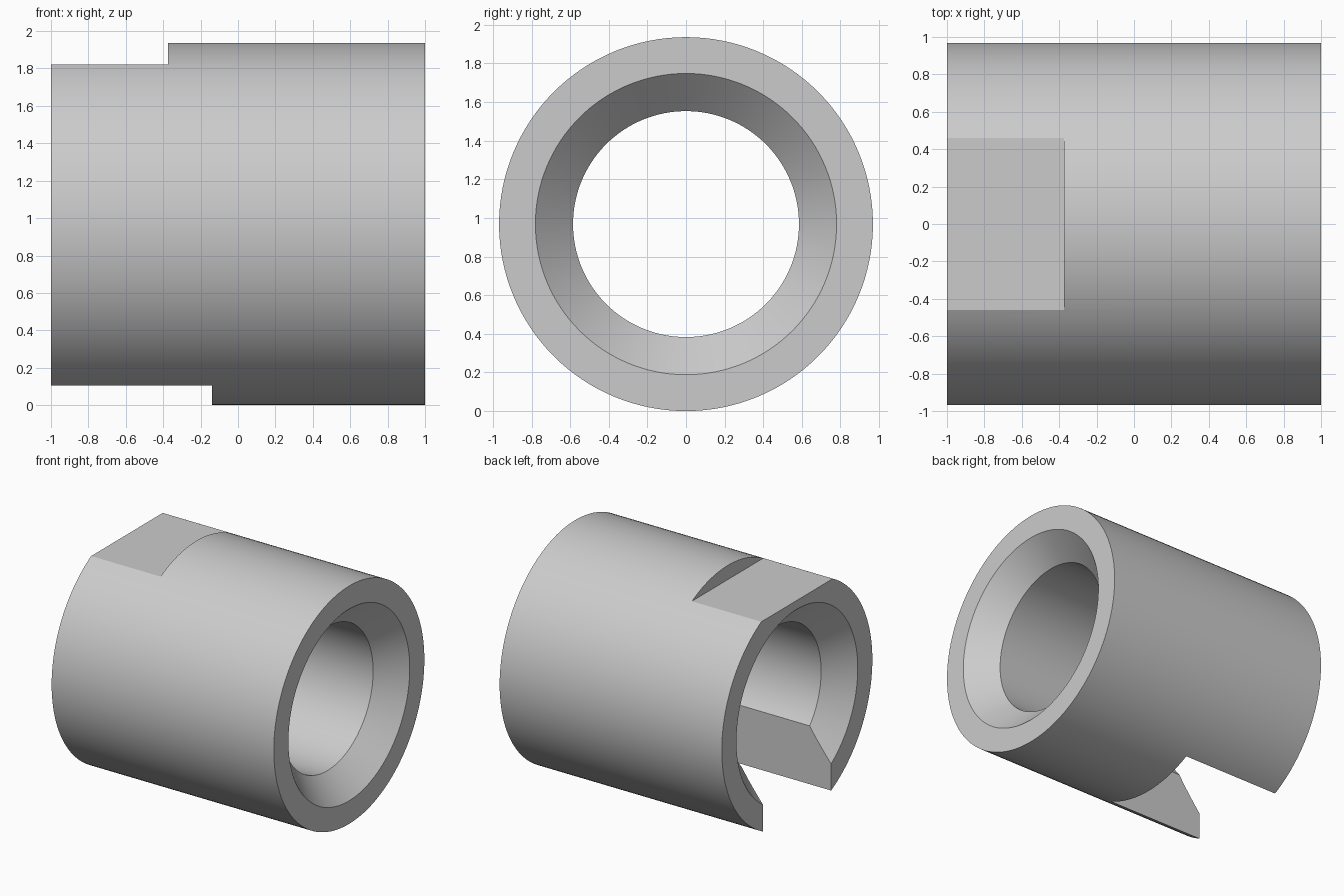
import bpy, bmesh
from math import radians
from mathutils import Matrix, Vector

cube = bpy.data.objects.get("Cube")
if cube:
    bpy.data.objects.remove(cube, do_unlink=True)

RADIUS, BORE, MOUTH, CHAMFER, HALF = 0.968, 0.585, 0.78, 0.193, 1.0
AXIS_Z = RADIUS
SEGMENTS = 128

grey = bpy.data.materials.new("plain grey")
grey.use_nodes = True
colour = (0.6, 0.6, 0.6, 1)
grey.diffuse_color = colour
grey.node_tree.nodes["Principled BSDF"].inputs["Base Color"].default_value = colour


def add_object(name, bm):
    bmesh.ops.recalc_face_normals(bm, faces=bm.faces)
    mesh = bpy.data.meshes.new(name)
    bm.to_mesh(mesh)
    bm.free()
    mesh.materials.append(grey)
    obj = bpy.data.objects.new(name, mesh)
    bpy.context.collection.objects.link(obj)
    return obj


def box(name, low, high):
    low, high = Vector(low), Vector(high)
    bm = bmesh.new()
    bmesh.ops.create_cube(bm, size=1, matrix=Matrix.Translation((low + high) / 2)
                          @ Matrix.Diagonal((*(high - low), 1)))
    return add_object(name, bm)


# Sleeve: a closed (x, radius) section turned about the x axis
section = [(-HALF, RADIUS), (HALF, RADIUS), (HALF, MOUTH), (HALF - CHAMFER, BORE),
           (CHAMFER - HALF, BORE), (-HALF, MOUTH)]
bm = bmesh.new()
verts = [bm.verts.new((x, 0, AXIS_Z + r)) for x, r in section]
edges = [bm.edges.new((verts[i - 1], verts[i])) for i in range(len(verts))]
bmesh.ops.spin(bm, geom=verts + edges, cent=(0, 0, AXIS_Z), axis=(1, 0, 0),
               angle=radians(360), steps=SEGMENTS, use_merge=True)
bmesh.ops.remove_doubles(bm, verts=bm.verts, dist=0.0001)
sleeve = add_object("sleeve", bm)

# Cutters: a flat on top and an open slot through the lower wall
cutters = [
    box("top_flat_cutter", (-1.2, -1.2, 1.82), (-0.375, 1.2, 2.2)),
    box("bottom_slot_cutter", (-1.2, -0.437, -0.2), (-0.14, 0.437, AXIS_Z)),
]
bpy.context.view_layer.objects.active = sleeve
sleeve.select_set(True)
for cutter in cutters:
    cutter.hide_render = True
    mod = sleeve.modifiers.new(cutter.name, "BOOLEAN")
    mod.operation = "DIFFERENCE"
    mod.solver = "EXACT"
    mod.object = cutter
    bpy.ops.object.modifier_apply(modifier=mod.name)
    bpy.data.objects.remove(cutter, do_unlink=True)

# Smooth round walls, crisp cut edges
for obj in bpy.context.selected_objects:
    obj.select_set(obj == sleeve)
bpy.ops.object.shade_smooth_by_angle(angle=radians(25))
